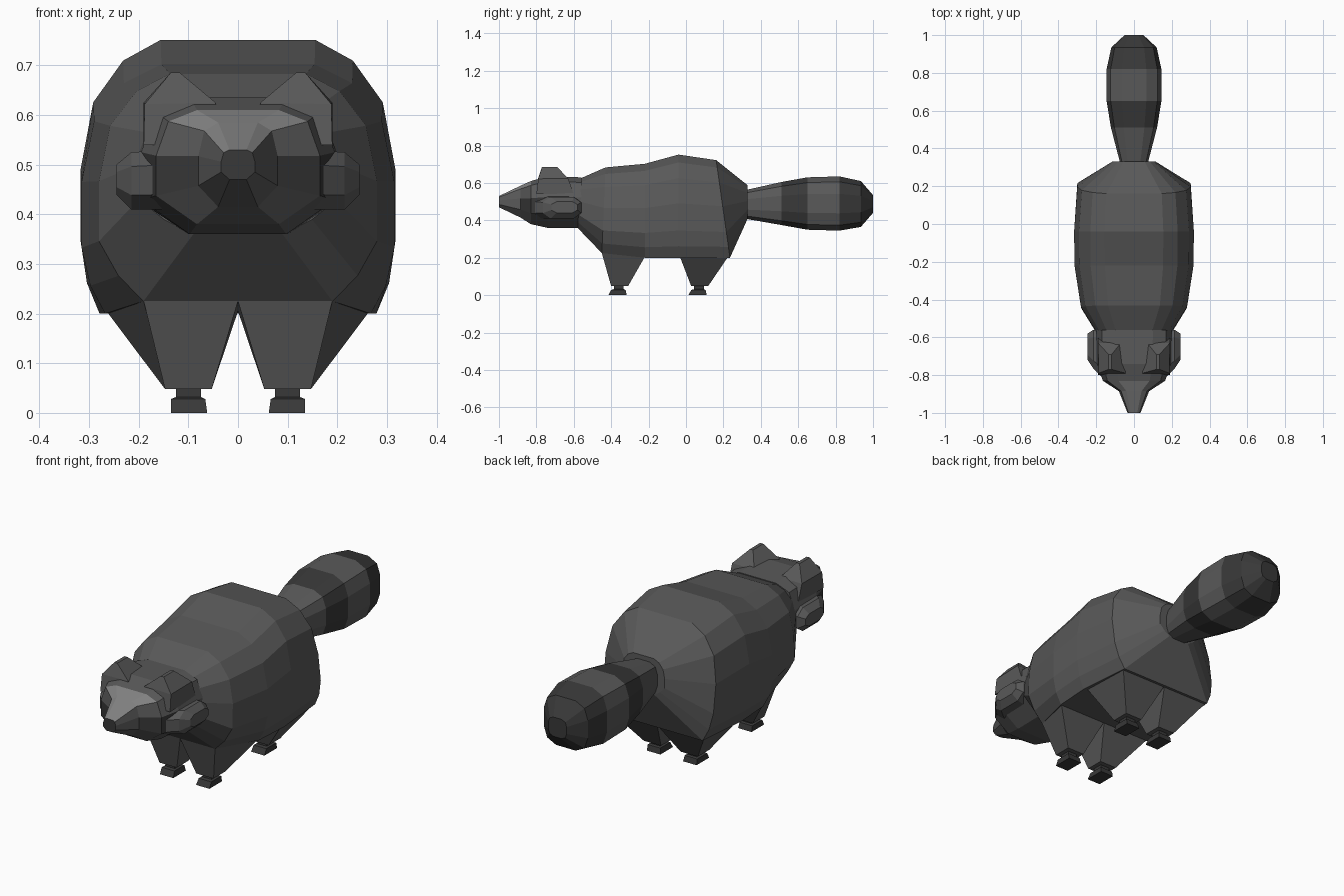
import bpy, bmesh

if "Cube" in bpy.data.objects:
    bpy.data.objects.remove(bpy.data.objects["Cube"])


def material(name, v):
    m = bpy.data.materials.new(name)
    m.diffuse_color = (v, v, v, 1)
    m.use_nodes = True
    m.node_tree.nodes["Principled BSDF"].inputs["Base Color"].default_value = m.diffuse_color
    return m


MATS = [material("fur", 0.10), material("dark_fur", 0.04), material("light_fur", 0.22)]


def loft(name, rings, shade=lambda i, j: 0, mirror=False):
    """Bridge equal-length rings of points and cap both ends."""
    bm = bmesh.new()
    vs = [[bm.verts.new(p) for p in r] for r in rings]
    n = len(rings[0])
    for i in range(len(vs) - 1):
        for j in range(n):
            k = (j + 1) % n
            f = bm.faces.new((vs[i][j], vs[i][k], vs[i + 1][k], vs[i + 1][j]))
            f.material_index = shade(i, j)
    for i, r in ((-1, vs[0]), (len(vs) - 1, vs[-1])):
        bm.faces.new(r).material_index = shade(i, -1)
    bmesh.ops.recalc_face_normals(bm, faces=bm.faces)
    me = bpy.data.meshes.new(name)
    bm.to_mesh(me)
    bm.free()
    for m in MATS:
        me.materials.append(m)
    ob = bpy.data.objects.new(name, me)
    bpy.context.collection.objects.link(ob)
    if mirror:
        ob.modifiers.new("mirror", 'MIRROR').use_mirror_merge = False
    return ob


def section(half, y_top, y_bot, top, bot, w):
    """Symmetric cross-section from a half profile of (x, z) fractions."""
    full = half + [(-x, z) for x, z in reversed(half)]
    return [(x * w, y_bot + (y_top - y_bot) * z, bot + (top - bot) * z) for x, z in full]


def rect(x0, x1, y0, y1, z):
    return [(x0, y0, z), (x1, y0, z), (x1, y1, z), (x0, y1, z)]


# Body: heavy rounded hull, low and flat underneath
body = []
for yt, yb, top, bot, w, b in [
        (-0.56, -0.58, 0.63, 0.36, 0.20, 0.45),
        (-0.43, -0.45, 0.69, 0.225, 0.28, 0.68),
        (-0.22, -0.22, 0.71, 0.20, 0.315, 0.85),
        (-0.04, -0.04, 0.76, 0.20, 0.317, 0.88),
        (0.16, 0.235, 0.73, 0.20, 0.30, 0.85),
        (0.33, 0.33, 0.59, 0.41, 0.115, 0.5)]:
    half = [(0.49, 0.985), (0.73, 0.91), (0.92, 0.76), (1, 0.52), (1, 0.26),
            (0.5 + b / 2 + 0.02, 0.11), (b, 0)]
    body.append(section(half, yt, yb, top, bot, w))
loft("body", body)

# Head: snout to neck, with a dark eye mask and light brow
HEAD = [(0.5, 1), (0.85, 0.9), (1, 0.6), (1, 0.25), (0.5, 0)]
head = [section(HEAD, y, y, t, b, w) for y, t, b, w in [
    (-1.0, 0.53, 0.47, 0.034), (-0.885, 0.585, 0.415, 0.08),
    (-0.83, 0.61, 0.38, 0.165), (-0.74, 0.635, 0.36, 0.195),
    (-0.56, 0.63, 0.36, 0.20)]]


def face_shade(i, j):
    if i == -1 or (i in (1, 2) and j in (2, 6)):
        return 1
    return 2 if i < 2 and j in (0, 8, 9) else 0


loft("head", head, face_shade)

# Cheek ruffs, built outwards from the head
OCT = [(-1, -0.5), (-0.6, -1), (0.6, -1), (1, -0.5), (1, 0.5), (0.6, 1), (-0.6, 1), (-1, 0.5)]


def cheek_ring(x, y0, y1, z0, z1):
    return [(x, (y0 + y1) / 2 + a * (y1 - y0) / 2, (z0 + z1) / 2 + b * (z1 - z0) / 2)
            for a, b in OCT]


loft("cheek", [cheek_ring(0.14, -0.84, -0.56, 0.41, 0.53),
               cheek_ring(0.215, -0.765, -0.56, 0.41, 0.525),
               cheek_ring(0.245, -0.72, -0.58, 0.44, 0.50)], mirror=True)

# Ears: broad bases narrowing to blunt tips
loft("ear", [rect(0.04, 0.19, -0.80, -0.60, 0.54),
             [(0.045, -0.79, 0.625), (0.188, -0.79, 0.622), (0.19, -0.63, 0.625), (0.07, -0.63, 0.625)],
             rect(0.118, 0.135, -0.77, -0.69, 0.686)], mirror=True)

# Tail: chamfered brush with alternating bands
TAIL = [(0.45, 1), (0.85, 0.9), (1, 0.68), (1, 0.32), (0.85, 0.1), (0.45, 0)]
tail = [section(TAIL, y, y, t, b, w) for y, t, b, w in [
    (0.31, 0.56, 0.41, 0.07), (0.51, 0.605, 0.375, 0.122), (0.65, 0.63, 0.35, 0.145),
    (0.82, 0.635, 0.345, 0.145), (0.935, 0.61, 0.365, 0.12), (1.0, 0.535, 0.44, 0.05)]]
loft("tail", tail, lambda i, j: 1 if i in (1, 3, 4, 5) else 0)

# Legs: wide haunches tapering to small ankles, with flared paws
for name, y0, y1, front_w, back_w, cy in [("front_leg", -0.45, -0.22, 0.19, 0.265, -0.355),
                                          ("hind_leg", -0.04, 0.225, 0.28, 0.255, 0.073)]:
    top = [(0, y0, 0.225), (front_w, y0, 0.225), (back_w, y1, 0.205), (0, y1, 0.205)]
    loft(name, [top, rect(0.053, 0.147, cy - 0.045, cy + 0.045, 0.048)], mirror=True)
    loft(name + "_paw", [rect(0.075, 0.125, cy - 0.03, cy + 0.022, 0.055),
                         rect(0.075, 0.125, cy - 0.03, cy + 0.022, 0.032),
                         rect(0.066, 0.135, cy - 0.045, cy + 0.032, 0.028),
                         rect(0.062, 0.135, cy - 0.06, cy + 0.038, 0)],
         lambda i, j: 1, mirror=True)
